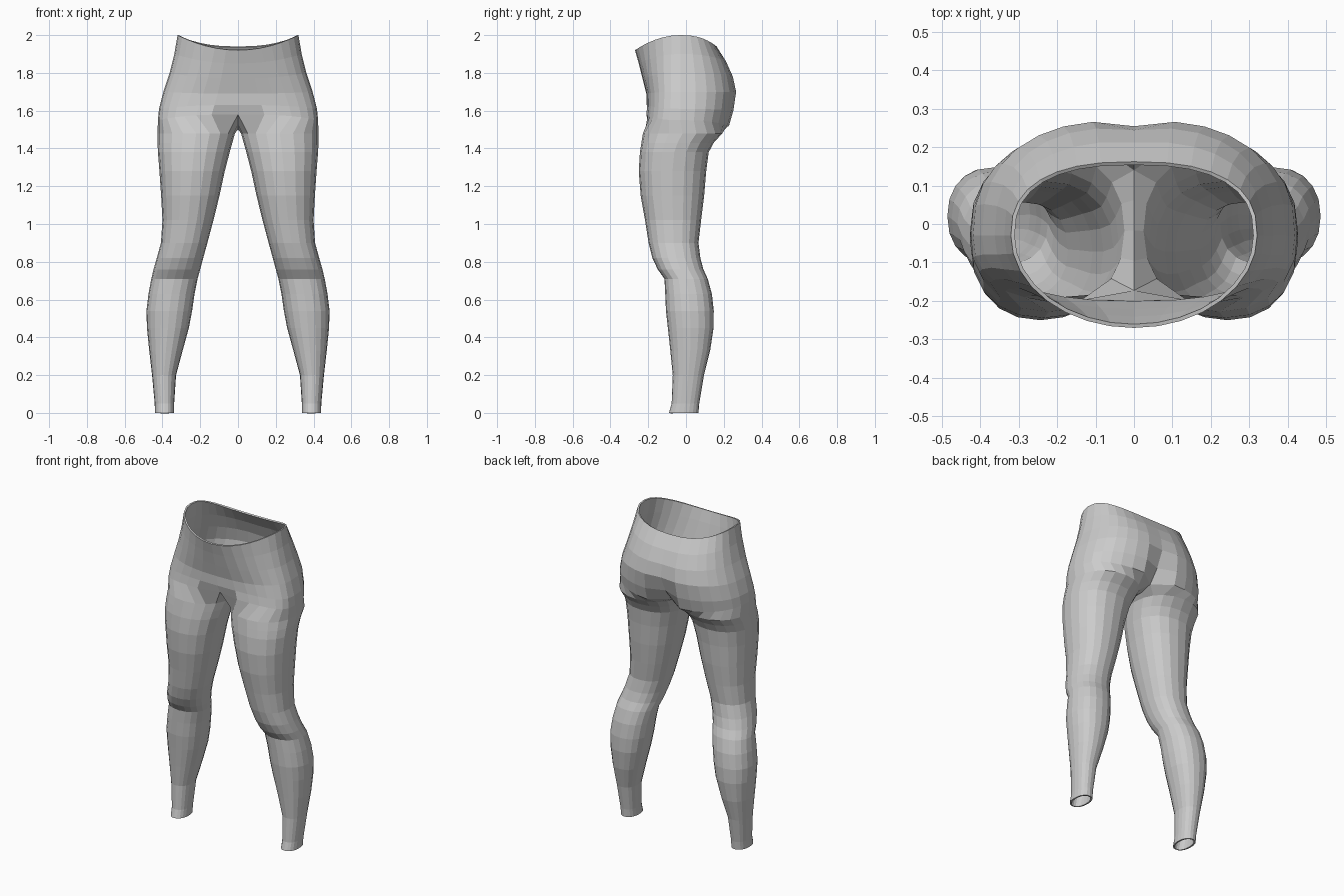
import bpy, bmesh
from math import sin, cos, radians, pi

if "Cube" in bpy.data.objects:
    bpy.data.objects.remove(bpy.data.objects["Cube"])

OUTER, INNER = 17, 3          # ring points around the outside / along the crotch seam
N = OUTER + INNER


def spow(v, e):
    return (1 if v >= 0 else -1) * abs(v) ** e


# Leg rings: z, inner x, outer x, front y, back y
LEG = [
    (0.00, .338, .440, -.090, .066), (0.05, .338, .441, -.076, .070),
    (0.20, .328, .455, -.070, .095), (0.33, .293, .470, -.083, .128),
    (0.45, .260, .482, -.096, .146), (0.54, .243, .485, -.106, .147),
    (0.63, .230, .474, -.110, .137), (0.71, .214, .459, -.114, .115),
    (0.76, .200, .447, -.150, .092), (0.82, .184, .430, -.178, .076),
    (0.90, .162, .408, -.198, .066), (1.02, .130, .400, -.217, .080),
    (1.15, .098, .407, -.240, .096), (1.28, .070, .416, -.250, .107),
    (1.38, .044, .424, -.244, .120), (1.43, .030, .426, -.236, .147),
    (1.48, .016, .426, -.228, .192),
]
# Pelvis rings: side z, half width, front y, back y, front drop, back drop,
# front groove, back cleft, front squareness
PELVIS = [
    (1.55, .424, -.212, .236, -.03, .03, .03, .090, .68),
    (1.61, .418, -.208, .258, -.02, .01, .00, .050, .74),
    (1.70, .395, -.210, .272, .01, .00, .00, .018, .80),
    (1.80, .362, -.230, .254, .03, .02, .00, .010, .86),
    (1.90, .337, -.250, .216, .05, .04, .00, .004, .93),
    (2.00, .320, -.270, .162, .08, .06, .00, .000, 1.0),
]


def leg_ring(z, xi, xo, yf, yb):
    cx, rx, cy, ry = (xi + xo) / 2, (xo - xi) / 2, (yf + yb) / 2, (yb - yf) / 2
    pts = []
    for j in range(N):
        a = radians(216 + 360 * j / N)
        pts.append((cx + rx * spow(cos(a), .9), cy + ry * spow(sin(a), .9), z))
    return pts


def pelvis_arc(z, w, yf, yb, df, db, groove, cleft, sq):
    cy, pts = -.03, []
    for j in range(OUTER):
        a = -pi / 2 + pi * j / (OUTER - 1)
        s, front = sin(a), sin(a) < 0
        e = sq if front else .8
        x = w * max(cos(a), 0) ** e if 0 < j < OUTER - 1 else 0
        y = cy + abs(spow(s, e)) * ((yf if front else yb) - cy)
        dip = max(0, 1 - x / .12)
        y += groove * dip if front else -cleft * dip
        pts.append((x, y, z - s * s * (df if front else db)))
    return pts


bm = bmesh.new()
rings = [[bm.verts.new(p) for p in leg_ring(*r)] for r in LEG]
arcs = [[bm.verts.new(p) for p in pelvis_arc(*r)] for r in PELVIS]

# Crotch seam closes the lowest pelvis arc into a full ring
f, b = arcs[0][0].co, arcs[0][-1].co
seam = []
for k in range(1, INNER + 1):
    p = b.lerp(f, k / (INNER + 1))
    p.z -= .05 * sin(pi * k / (INNER + 1))
    seam.append(bm.verts.new((0, p.y, p.z)))
rings.append(arcs[0] + seam)

for lo, hi in zip(rings, rings[1:]):
    for j in range(N):
        k = (j + 1) % N
        bm.faces.new((lo[j], lo[k], hi[k], hi[j]))
for lo, hi in zip(arcs, arcs[1:]):
    for j in range(OUTER - 1):
        bm.faces.new((lo[j], lo[j + 1], hi[j + 1], hi[j]))

mesh = bpy.data.meshes.new("leggings")
bm.to_mesh(mesh)
bm.free()
leggings = bpy.data.objects.new("leggings", mesh)
bpy.context.collection.objects.link(leggings)

# Second leg, then cloth thickness
mirror = leggings.modifiers.new("other_side", 'MIRROR')
mirror.use_clip = True
mirror.merge_threshold = .001
cloth = leggings.modifiers.new("cloth", 'SOLIDIFY')
cloth.thickness = .01
cloth.offset = -1
